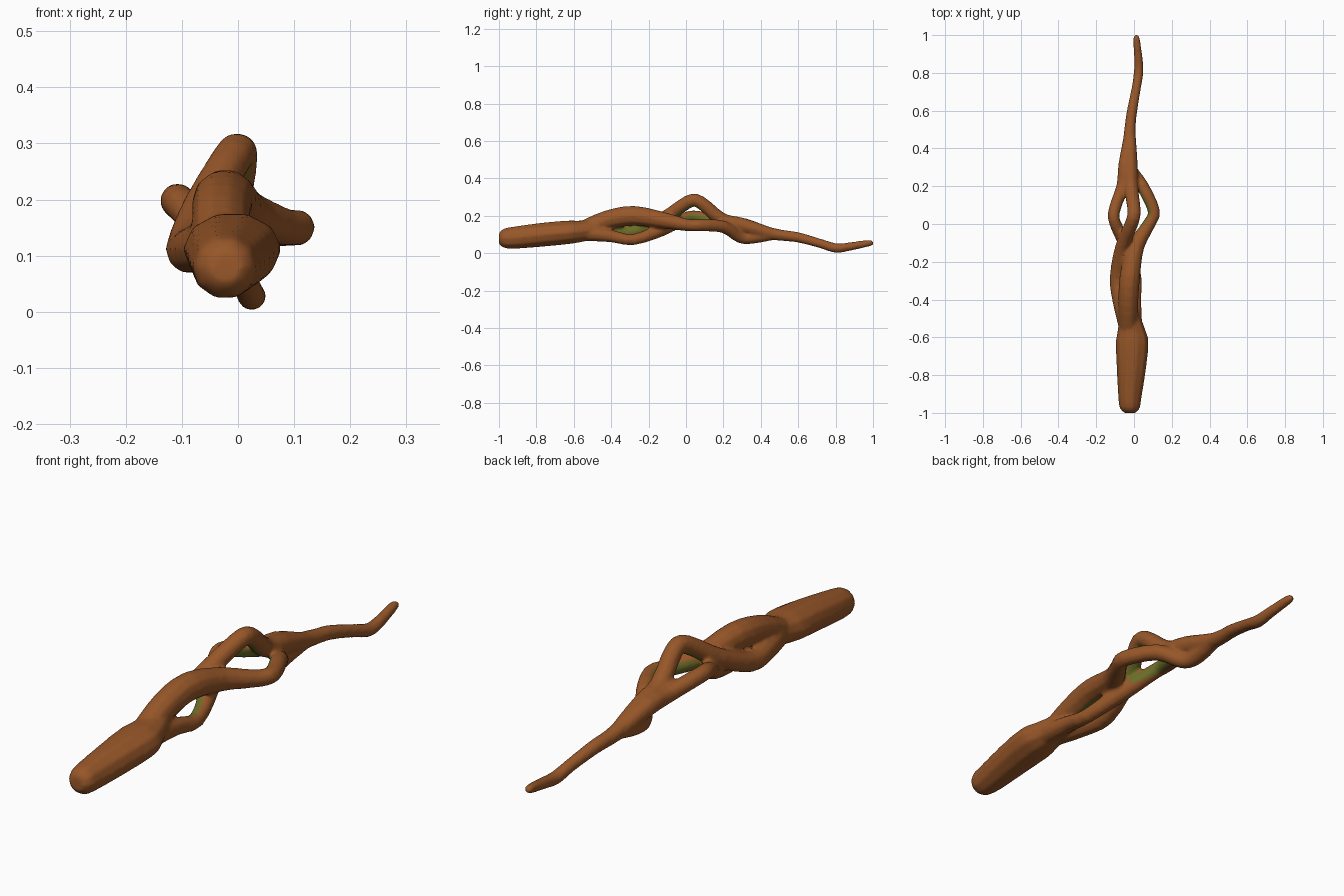
import bpy, bmesh, math
from mathutils import Vector

if "Cube" in bpy.data.objects:
    bpy.data.objects.remove(bpy.data.objects["Cube"])


def material(name, rgb):
    m = bpy.data.materials.new(name)
    m.diffuse_color = (*rgb, 1)
    m.use_nodes = True
    m.node_tree.nodes["Principled BSDF"].inputs["Base Color"].default_value = m.diffuse_color
    return m


brown = material("bark brown", (0.31, 0.095, 0.022))
olive = material("mossy bark", (0.21, 0.125, 0.022))
moss = material("moss green", (0.145, 0.155, 0.022))

bm = bmesh.new()


def tube(pts, sides=10, steps=3):
    """Closed tube along points of (x, y, z, side radius, height radius)."""
    n = len(pts)
    path = []
    for i in range(n - 1):
        p = [pts[max(i - 1, 0)], pts[i], pts[i + 1], pts[min(i + 2, n - 1)]]
        for s in range(steps):
            t = s / steps
            path.append([0.5 * (2 * b + (c - a) * t + (2 * a - 5 * b + 4 * c - d) * t * t
                                + (3 * b - a - 3 * c + d) * t ** 3) for a, b, c, d in zip(*p)])
    path.append(list(pts[-1]))
    rings = []
    for i, q in enumerate(path):
        tan = Vector(path[min(i + 1, len(path) - 1)][:3]) - Vector(path[max(i - 1, 0)][:3])
        tan.normalize()
        side = tan.cross(Vector((0, 0, 1))).normalized()
        up = side.cross(tan)
        ring = []
        for k in range(sides):
            a = 2 * math.pi * k / sides
            ring.append(bm.verts.new(Vector(q[:3]) + side * q[3] * math.cos(a) + up * q[4] * math.sin(a)))
        rings.append(ring)
    for r0, r1 in zip(rings, rings[1:]):
        for k in range(sides):
            j = (k + 1) % sides
            bm.faces.new((r0[k], r0[j], r1[j], r1[k]))
    bm.faces.new(rings[0][::-1])
    bm.faces.new(rings[-1])


def strand(pts):
    tube([(x, y, z, r, r) for x, y, z, r in pts])


# thick handle
tube([(-.022, -1.0, .08, .03, .03), (-.022, -.975, .08, .053, .052), (-.022, -.92, .083, .062, .061),
      (-.014, -.76, .1, .079, .066), (-.01, -.63, .112, .088, .065), (-.014, -.57, .117, .076, .06),
      (-.025, -.47, .13, .05, .052)])
# strand winding top, right, bottom
strand([(-.03, -.55, .125, .05), (-.03, -.42, .178, .053), (-.022, -.28, .2, .055), (.01, -.12, .176, .045),
        (.08, .0, .152, .034), (.105, .07, .15, .033), (.045, .2, .142, .034), (-.015, .29, .085, .032),
        (-.03, .36, .085, .034), (-.025, .46, .1, .031)])
# strand winding left, top, right
strand([(-.03, -.55, .12, .05), (-.072, -.4, .112, .044), (-.09, -.28, .115, .039), (-.062, -.12, .185, .038),
        (-.01, .01, .274, .036), (0, .075, .274, .036), (-.015, .19, .18, .038), (-.02, .3, .15, .041),
        (-.02, .46, .105, .031)])
# strand winding bottom, left, top
strand([(0, -.55, .11, .045), (.005, -.4, .092, .034), (.01, -.28, .073, .03), (-.04, -.12, .13, .036),
        (-.098, 0, .19, .032), (-.105, .07, .195, .032), (-.06, .2, .16, .034), (-.045, .31, .15, .039),
        (-.025, .46, .1, .031)])
# thin wavy tip
strand([(-.025, .42, .11, .036), (-.02, .52, .095, .03), (-.01, .6, .085, .028), (.012, .72, .052, .025),
        (.024, .8, .028, .026), (.024, .87, .035, .023), (.014, .97, .053, .019), (.013, 1.0, .056, .012)])

bmesh.ops.recalc_face_normals(bm, faces=bm.faces[:])
mesh = bpy.data.meshes.new("twisted_branch_wand")
bm.to_mesh(mesh)
bm.free()
wand = bpy.data.objects.new("twisted_branch_wand", mesh)
bpy.context.collection.objects.link(wand)
bpy.context.view_layer.objects.active = wand
wand.select_set(True)

# fuse the strands into one grown-together surface
fuse = wand.modifiers.new("fuse", 'REMESH')
fuse.mode = 'VOXEL'
fuse.voxel_size = 0.008
soft = wand.modifiers.new("soften", 'SMOOTH')
soft.factor = 0.5
soft.iterations = 4
for name in ("fuse", "soften"):
    bpy.ops.object.modifier_apply(modifier=name)

# moss on faces that look inward to the middle of the twist
mesh = wand.data
mesh.materials.clear()
for m in (brown, olive, moss):
    mesh.materials.append(m)
for f in mesh.polygons:
    c, index = f.center, 0
    if -.4 < c.y < .36:
        t = (c.y + .28) / .56
        core = Vector((-.03 + .015 * t, c.y, .13 + .03 * math.sin(max(0, min(1, t)) * math.pi)))
        inward = core - c
        facing = f.normal.dot(inward.normalized())
        if inward.length < .12:
            index = 2 if facing > .55 else 1 if facing > .25 else 0
    f.material_index = index
bpy.ops.object.shade_smooth()
